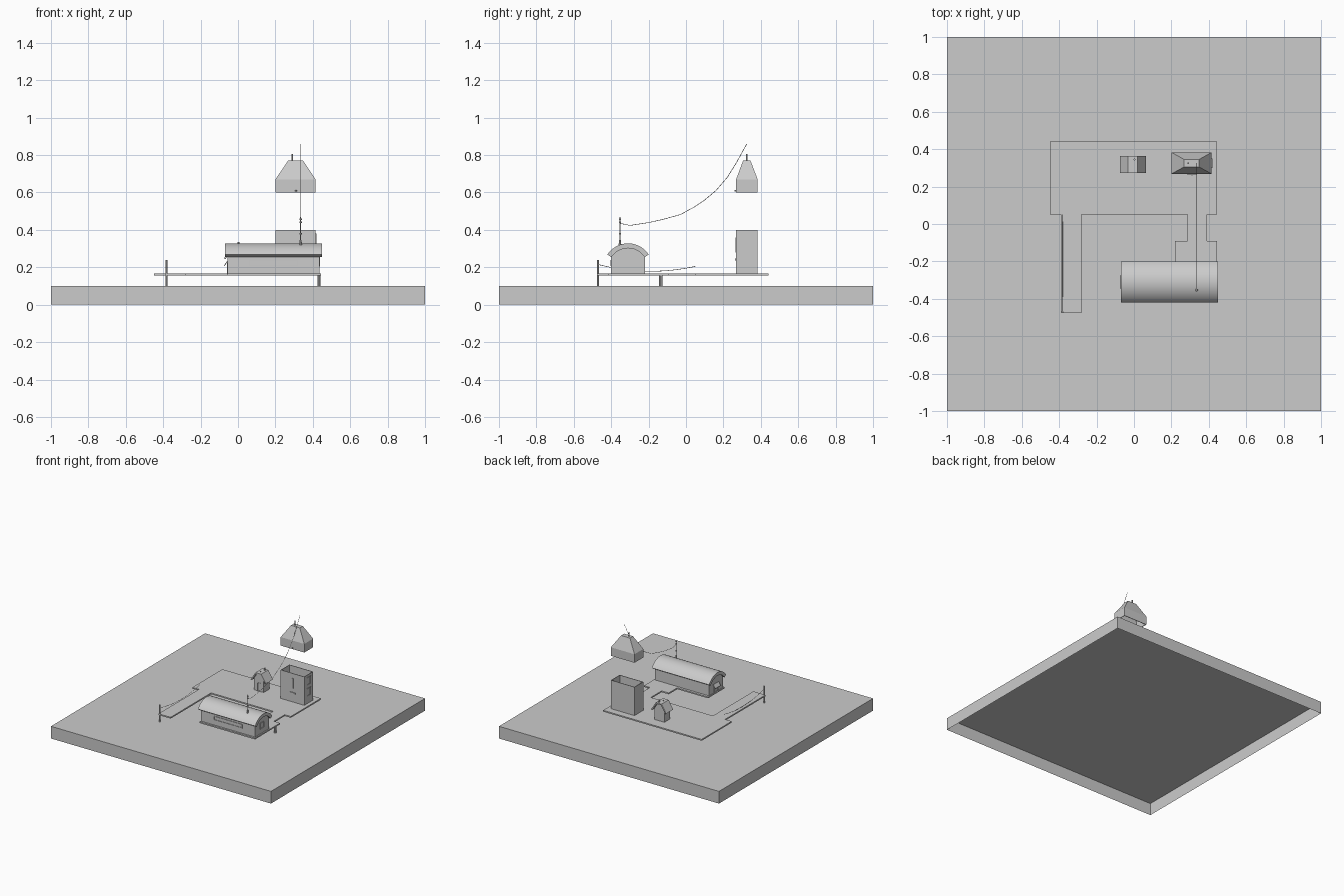
import bpy, bmesh, math
from mathutils import Vector

if "Cube" in bpy.data.objects:
    bpy.data.objects.remove(bpy.data.objects["Cube"])


def finish(name, bm, recalc=True):
    if recalc:
        bmesh.ops.recalc_face_normals(bm, faces=bm.faces)
    me = bpy.data.meshes.new(name)
    bm.to_mesh(me)
    bm.free()
    ob = bpy.data.objects.new(name, me)
    bpy.context.collection.objects.link(ob)
    return ob


def prism(name, pts, lo, hi, axis):
    """Extrude a 2D outline along x (pts are y,z), y (x,z) or z (x,y)."""
    place = {'x': lambda a, b, t: (t, a, b),
             'y': lambda a, b, t: (a, t, b),
             'z': lambda a, b, t: (a, b, t)}[axis]
    bm = bmesh.new()
    f = bm.faces.new([bm.verts.new(place(a, b, lo)) for a, b in pts])
    ext = bmesh.ops.extrude_face_region(bm, geom=[f])['geom']
    verts = [v for v in ext if isinstance(v, bmesh.types.BMVert)]
    bmesh.ops.translate(bm, verts=verts, vec=place(0, 0, hi - lo))
    return finish(name, bm)


def box(name, x0, x1, y0, y1, z0, z1):
    return prism(name, [(x0, y0), (x1, y0), (x1, y1), (x0, y1)], z0, z1, 'z')


def shell(name, rings, cap_low, cap_high, thick=0):
    """Loft rectangles (x0, x1, y0, y1, z) into an open shell."""
    bm = bmesh.new()
    loops = [[bm.verts.new((x, y, z)) for x, y in
              ((x0, y0), (x1, y0), (x1, y1), (x0, y1))]
             for x0, x1, y0, y1, z in rings]
    for a, b in zip(loops, loops[1:]):
        for i in range(4):
            j = (i + 1) % 4
            bm.faces.new((a[i], a[j], b[j], b[i]))
    if cap_low:
        bm.faces.new(loops[0][::-1])
    if cap_high:
        bm.faces.new(loops[-1])
    ob = finish(name, bm, recalc=False)
    if thick:
        m = ob.modifiers.new("thickness", 'SOLIDIFY')
        m.thickness = thick
        m.offset = -1
    return ob


def rod(name, x, y, z0, z1, r, sides=8, r_top=None):
    bm = bmesh.new()
    bmesh.ops.create_cone(bm, cap_ends=True, segments=sides, radius1=r,
                          radius2=r if r_top is None else r_top, depth=z1 - z0)
    bmesh.ops.translate(bm, verts=bm.verts, vec=Vector((x, y, (z0 + z1) / 2)))
    return finish(name, bm)


def wire(name, pts, r):
    cu = bpy.data.curves.new(name, 'CURVE')
    cu.dimensions = '3D'
    cu.bevel_depth = r
    cu.bevel_resolution = 0
    sp = cu.splines.new('POLY')
    sp.points.add(len(pts) - 1)
    for p, co in zip(sp.points, pts):
        p.co = (*co, 1)
    ob = bpy.data.objects.new(name, cu)
    bpy.context.collection.objects.link(ob)


def frame(name, axis, at, a0, a1, z0, z1, w=0.005, d=0.004):
    """Four thin bars around a window on a wall facing x or y."""
    bars = [(a0, a1, z0, z0 + w), (a0, a1, z1 - w, z1),
            (a0, a0 + w, z0 + w, z1 - w), (a1 - w, a1, z0 + w, z1 - w)]
    for i, (p, q, u, v) in enumerate(bars):
        prism(f"{name}_{i}", [(p, u), (q, u), (q, v), (p, v)], at - d, at + d, axis)


# ground slab, open underneath
shell("water_slab", [(-1, 1, -1, 1, 0), (-1, 1, -1, 1, 0.1)], False, True)

# dock deck in one winding outline
prism("dock_deck", [(-0.45, 0.44), (-0.45, 0.05), (-0.39, 0.05), (-0.39, -0.475),
                    (-0.28, -0.475), (-0.28, 0.05), (0.285, 0.05), (0.285, -0.09),
                    (0.22, -0.09), (0.22, -0.2), (-0.06, -0.2), (-0.06, -0.415),
                    (0.445, -0.415), (0.445, -0.09), (0.39, -0.09), (0.39, 0.05),
                    (0.445, 0.05), (0.445, 0.44)], 0.155, 0.166, 'z')
rod("mooring_post", -0.382, -0.47, 0.1, 0.24, 0.005)
rod("deck_post", 0.433, -0.135, 0.1, 0.156, 0.009)

# long hall with arched roof
CY, CZ = -0.31, 0.196


def arc(r, half, n=20):
    return [(CY + r * math.sin(t), CZ + r * math.cos(t))
            for t in (math.radians(-half + 2 * half * i / n) for i in range(n + 1))]


prism("hall_walls", [(-0.4, 0.166)] + arc(0.107, 57) + [(-0.22, 0.166)],
      -0.055, 0.435, 'x')
roof = prism("hall_roof", arc(0.132, 57) + arc(0.106, 57)[::-1], -0.07, 0.45, 'x')
bpy.context.view_layer.objects.active = roof
roof.select_set(True)
bpy.ops.object.shade_smooth_by_angle(angle=math.radians(30))
frame("hall_front_window", 'y', -0.4, 0.06, 0.32, 0.207, 0.24)
frame("hall_end_window", 'x', 0.435, -0.335, -0.285, 0.205, 0.255)
frame("hall_door", 'x', -0.055, -0.335, -0.285, 0.166, 0.225)
prism("door_awning", [(-0.055, 0.237), (-0.075, 0.21), (-0.073, 0.206), (-0.055, 0.23)],
      -0.345, -0.275, 'y')

# aerial mast on the hall roof
rod("mast_base", 0.335, -0.353, 0.31, 0.345, 0.008, r_top=0.005)
rod("mast", 0.335, -0.353, 0.33, 0.47, 0.003)
for i, z in enumerate((0.38, 0.44, 0.458)):
    rod(f"mast_insulator_{i}", 0.335, -0.353, z - 0.004, z + 0.004, 0.006)

# hanging cables
wire("aerial_cable", [(0.335, y, z) for y, z in (
    (-0.353, 0.435), (-0.3, 0.424), (-0.2, 0.439), (-0.12, 0.457), (-0.03, 0.482),
    (0.04, 0.52), (0.1, 0.56), (0.16, 0.61), (0.22, 0.68), (0.27, 0.76),
    (0.325, 0.86))], 0.0015)
wire("walkway_rope", [(-0.382, -0.47 + 0.52 * t, 0.215 - 0.01 * t - 0.125 * t * (1 - t))
                      for t in (i / 10 for i in range(11))], 0.0015)

# tower with open top
X0, X1, Y0, Y1 = 0.2, 0.415, 0.268, 0.383
shell("tower_walls", [(X0, X1, Y0, Y1, 0.166), (X0, X1, Y0, Y1, 0.4)], True, False, 0.006)
for i, z in enumerate((0.225, 0.315)):
    frame(f"tower_side_window_{i}", 'x', X1, 0.3, 0.35, z, z + 0.065)
box("tower_front_slot", 0.305, 0.315, Y0 - 0.003, Y0, 0.28, 0.36)
box("tower_sill", 0.285, 0.335, Y0 - 0.006, Y0, 0.236, 0.246)

# tower top, lifted clear
shell("tower_roof", [(X0, X1, Y0, Y1, 0.6), (X0, X1, Y0, Y1, 0.67),
                     (0.268, 0.348, 0.305, 0.345, 0.77)], False, True, 0.006)
rod("tower_chimney", 0.29, 0.325, 0.765, 0.805, 0.005)
rod("roof_lamp", 0.31, Y0 - 0.004, 0.604, 0.614, 0.005)

# small hut with flat-topped roof
prism("hut_walls", [(-0.05, 0.166), (0.038, 0.166), (0.038, 0.262), (0.012, 0.305),
                    (-0.024, 0.305), (-0.05, 0.262)], 0.28, 0.352, 'y')
prism("hut_roof", [(-0.075, 0.248), (-0.032, 0.315), (0.02, 0.315), (0.063, 0.248),
                   (0.055, 0.243), (0.015, 0.305), (-0.027, 0.305), (-0.067, 0.243)],
      0.272, 0.364, 'y')
rod("hut_chimney", 0.003, 0.345, 0.31, 0.335, 0.005)
rod("hut_vent", -0.01, 0.305, 0.313, 0.32, 0.004)
frame("hut_door", 'y', 0.28, -0.02, 0.01, 0.166, 0.235)
